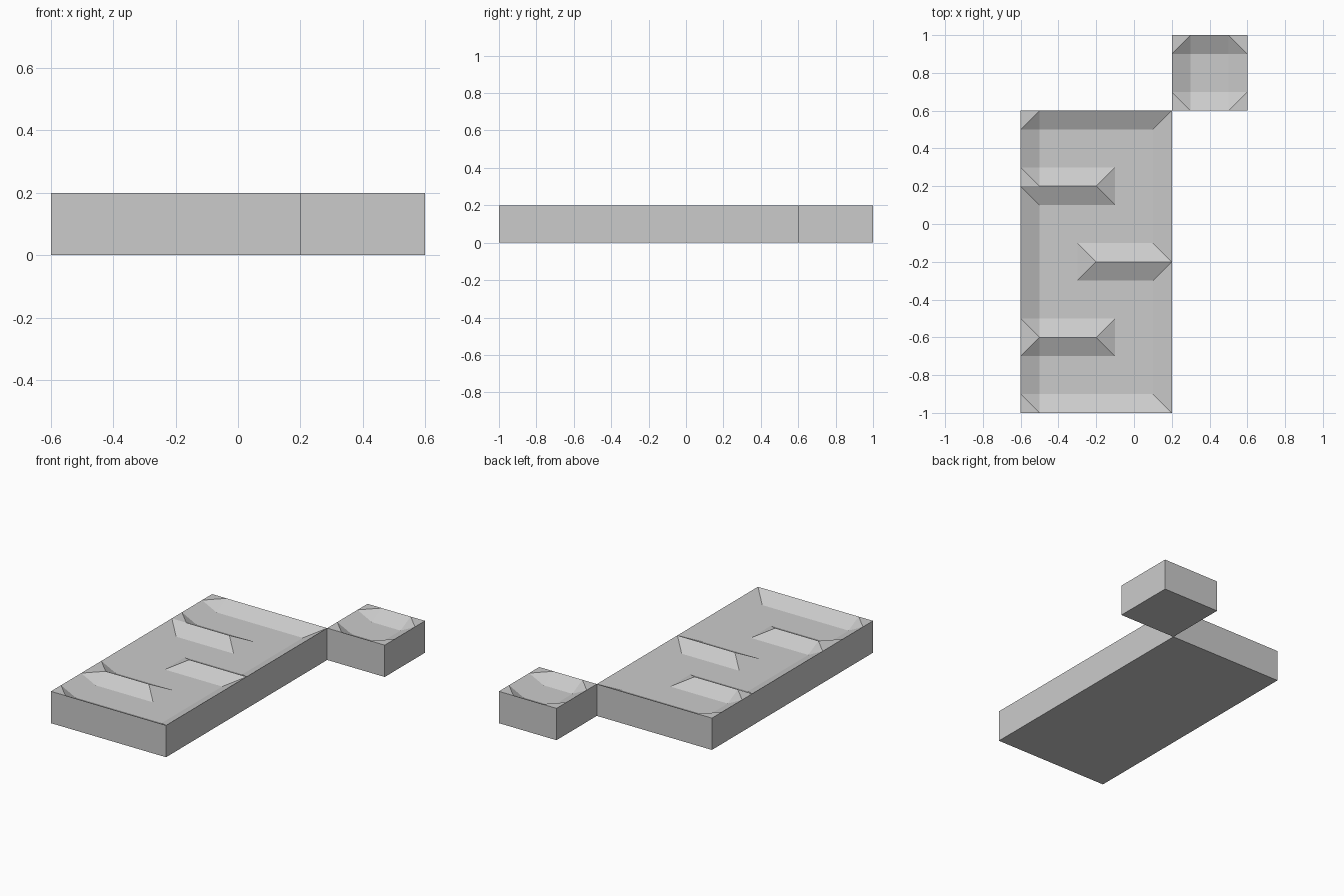
import bpy
import bmesh
import math

STEP = 0.1      # width of every slope
TOP = 0.2       # height of rim and ridges
FLOOR = 0.15    # height of the sunken floor

if "Cube" in bpy.data.objects:
    bpy.data.objects.remove(bpy.data.objects["Cube"])

grey = bpy.data.materials.new("plain_grey")
grey.use_nodes = True
colour = (0.6, 0.6, 0.6, 1)
grey.diffuse_color = colour
grey.node_tree.nodes["Principled BSDF"].inputs["Base Color"].default_value = colour


def sunken_block(name, left, front, cols, rows, ridges=(), valley_cells=()):
    """Block with a raised rim; ridges are (row, first column, last column)."""
    def is_high(i, j):
        rim = i in (0, cols) or j in (0, rows)
        return rim or any(j == r and a <= i <= b for r, a, b in ridges)

    # Top surface as a height grid
    bm = bmesh.new()
    grid = [[bm.verts.new((left + i * STEP, front + j * STEP,
                           TOP if is_high(i, j) else FLOOR))
             for j in range(rows + 1)] for i in range(cols + 1)]
    for i in range(cols):
        for j in range(rows):
            cell = [grid[i][j], grid[i + 1][j], grid[i + 1][j + 1], grid[i][j + 1]]
            high = [v.co.z > FLOOR + 0.01 for v in cell]
            odd = None
            if sum(high) == 1:          # hipped ridge end
                odd = high.index(True)
            elif sum(high) == 3:        # rim corner: valley crease or flat triangle
                odd = high.index(False)
                if (i, j) not in valley_cells:
                    odd += 1
            if odd is None:
                bm.faces.new(cell)
            else:
                a, b, c, d = [cell[(odd + k) % 4] for k in range(4)]
                bm.faces.new((a, b, c))
                bm.faces.new((a, c, d))

    # Side walls and underside
    border = [e for e in bm.edges if e.is_boundary]
    walls = bmesh.ops.extrude_edge_only(bm, edges=border)["geom"]
    for v in walls:
        if isinstance(v, bmesh.types.BMVert):
            v.co.z = 0
    bmesh.ops.holes_fill(bm, edges=[e for e in bm.edges if e.is_boundary])
    bmesh.ops.recalc_face_normals(bm, faces=bm.faces[:])
    bmesh.ops.dissolve_limit(bm, angle_limit=math.radians(1),
                             verts=bm.verts[:], edges=bm.edges[:])

    mesh = bpy.data.meshes.new(name)
    bm.to_mesh(mesh)
    bm.free()
    mesh.materials.append(grey)
    bpy.context.collection.objects.link(bpy.data.objects.new(name, mesh))


# Long block with three ridges reaching in from alternate sides
sunken_block("main_block", -0.6, -1.0, 8, 16,
             ridges=[(4, 0, 4), (8, 4, 8), (12, 0, 4)],
             valley_cells=[(7, 0), (7, 7), (7, 8), (7, 15), (0, 11)])

# Small block touching the back corner
sunken_block("corner_block", 0.2, 0.6, 4, 4)
